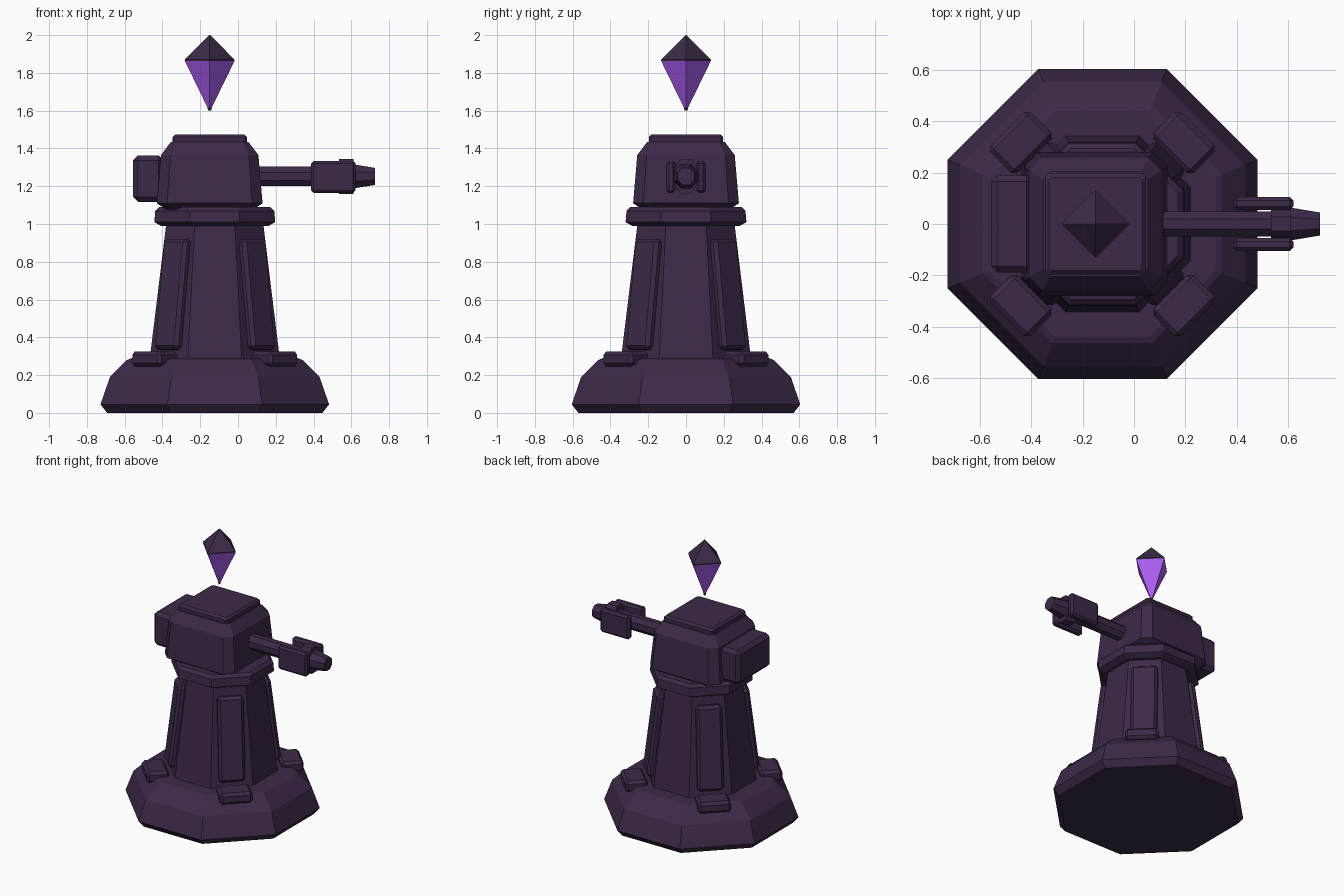
import bpy, bmesh
from math import pi, cos, sin, radians
from mathutils import Matrix, Vector

if "Cube" in bpy.data.objects:
    bpy.data.objects.remove(bpy.data.objects["Cube"])

CX = -0.123      # tower axis
HX = -0.15       # head and crystal axis
BZ = 1.252       # barrel height


def material(name, rgb):
    m = bpy.data.materials.new(name)
    m.diffuse_color = (*rgb, 1)
    m.use_nodes = True
    m.node_tree.nodes["Principled BSDF"].inputs["Base Color"].default_value = m.diffuse_color
    return m


DARK = material("dark_metal", (0.045, 0.023, 0.065))
GLOW = material("crystal_purple", (0.43, 0.115, 0.91))


def finish(name, bm, mats=(DARK,)):
    bmesh.ops.recalc_face_normals(bm, faces=bm.faces[:])
    me = bpy.data.meshes.new(name)
    bm.to_mesh(me)
    bm.free()
    for m in mats:
        me.materials.append(m)
    ob = bpy.data.objects.new(name, me)
    bpy.context.collection.objects.link(ob)
    return ob


def loft(name, rings, matrix, mats=(DARK,), mat_of_band=None):
    """Skin a stack of equal-count rings and cap both ends."""
    bm = bmesh.new()
    vs = [[bm.verts.new(matrix @ Vector(p)) for p in r] for r in rings]
    n = len(vs[0])
    for k, (a, b) in enumerate(zip(vs, vs[1:])):
        for i in range(n):
            j = (i + 1) % n
            f = bm.faces.new((a[i], a[j], b[j], b[i]))
            if mat_of_band:
                f.material_index = mat_of_band[k]
    bm.faces.new(vs[0])
    bm.faces.new(vs[-1])
    return finish(name, bm, mats)


def octagon(apothem, z, sx=1.0):
    r = apothem / cos(pi / 8)
    return [(sx * r * cos(pi / 8 + i * pi / 4), r * sin(pi / 8 + i * pi / 4), z) for i in range(8)]


def chamfered_square(h, c, z):
    d = h - c
    return [(h, -d, z), (h, d, z), (d, h, z), (-d, h, z),
            (-h, d, z), (-h, -d, z), (-d, -h, z), (d, -h, z)]


def box(name, size, matrix, bevel=0.015):
    bm = bmesh.new()
    bmesh.ops.create_cube(bm, size=1, matrix=Matrix.Diagonal((*size, 1)))
    bmesh.ops.bevel(bm, geom=bm.edges[:], offset=bevel, segments=1, affect='EDGES', profile=0.5)
    bm.transform(matrix)
    return finish(name, bm)


T = lambda x, y, z: Matrix.Translation((x, y, z))
tower = T(CX, 0, 0)

# Base, column and collar: stacked octagons of (apothem, height)
loft("base", [octagon(a, z) for a, z in
     ((0.57, 0), (0.605, 0.045), (0.555, 0.19), (0.465, 0.28), (0.44, 0.29))], tower)
loft("column", [octagon(a, z) for a, z in ((0.345, 0.28), (0.257, 1.0))], tower)
loft("collar", [octagon(a, z) for a, z in
     ((0.285, 0.99), (0.32, 1.01), (0.315, 1.07), (0.295, 1.09))], tower)

# Leaning panels and feet on the four diagonal facets
for i in range(4):
    turn = tower @ Matrix.Rotation(pi / 4 + i * pi / 2, 4, 'Z')
    lean = Matrix.Rotation(radians(-7), 4, 'Y')
    box(f"panel_{i}", (0.06, 0.175, 0.59), turn @ T(0.313, 0, 0.627) @ lean, 0.018)
    box(f"foot_{i}", (0.15, 0.22, 0.08), turn @ T(0.45, 0, 0.285), 0.018)

# Head with sloping shoulders, and the cap on top
head = T(HX, 0, 0)
loft("head", [chamfered_square(h, c, z) for h, c, z in
     ((0.22, 0.05, 1.07), (0.28, 0.055, 1.11), (0.258, 0.05, 1.365), (0.205, 0.03, 1.435))], head)
loft("cap", [chamfered_square(h, 0.012, z) for h, z in
     ((0.197, 1.42), (0.197, 1.46), (0.182, 1.475))], head)

# Counterweight behind the head
box("rear_block", (0.16, 0.38, 0.245), T(-0.475, 0, 1.24), 0.025)

# Barrel along +x: ring z becomes x, ring x becomes vertical
gun = T(0, 0, BZ) @ Matrix.Rotation(pi / 2, 4, 'Y')
loft("barrel", [octagon(0.048, z, 1.08) for z in (0.08, 0.58)], gun)
loft("muzzle", [octagon(0.066, z, 1.4) for z in (0.535, 0.612)], gun)
loft("muzzle_tip", [octagon(0.064, 0.61), octagon(0.045, 0.725)], gun)
for side, s in (("left", 1), ("right", -1)):
    box(f"barrel_plate_{side}", (0.235, 0.05, 0.17), T(0.505, s * 0.08, BZ - 0.003), 0.014)


# Floating crystal: purple lower point, dark upper point
def diamond(r, z):
    return [(r * cos(i * pi / 2), r * sin(i * pi / 2), z) for i in range(4)]


loft("crystal", [diamond(r, z) for r, z in
     ((0.008, 1.6), (0.012, 1.618), (0.131, 1.862), (0.132, 1.87), (0.003, 2.0))],
     head, (DARK, GLOW), (0, 1, 0, 0))
